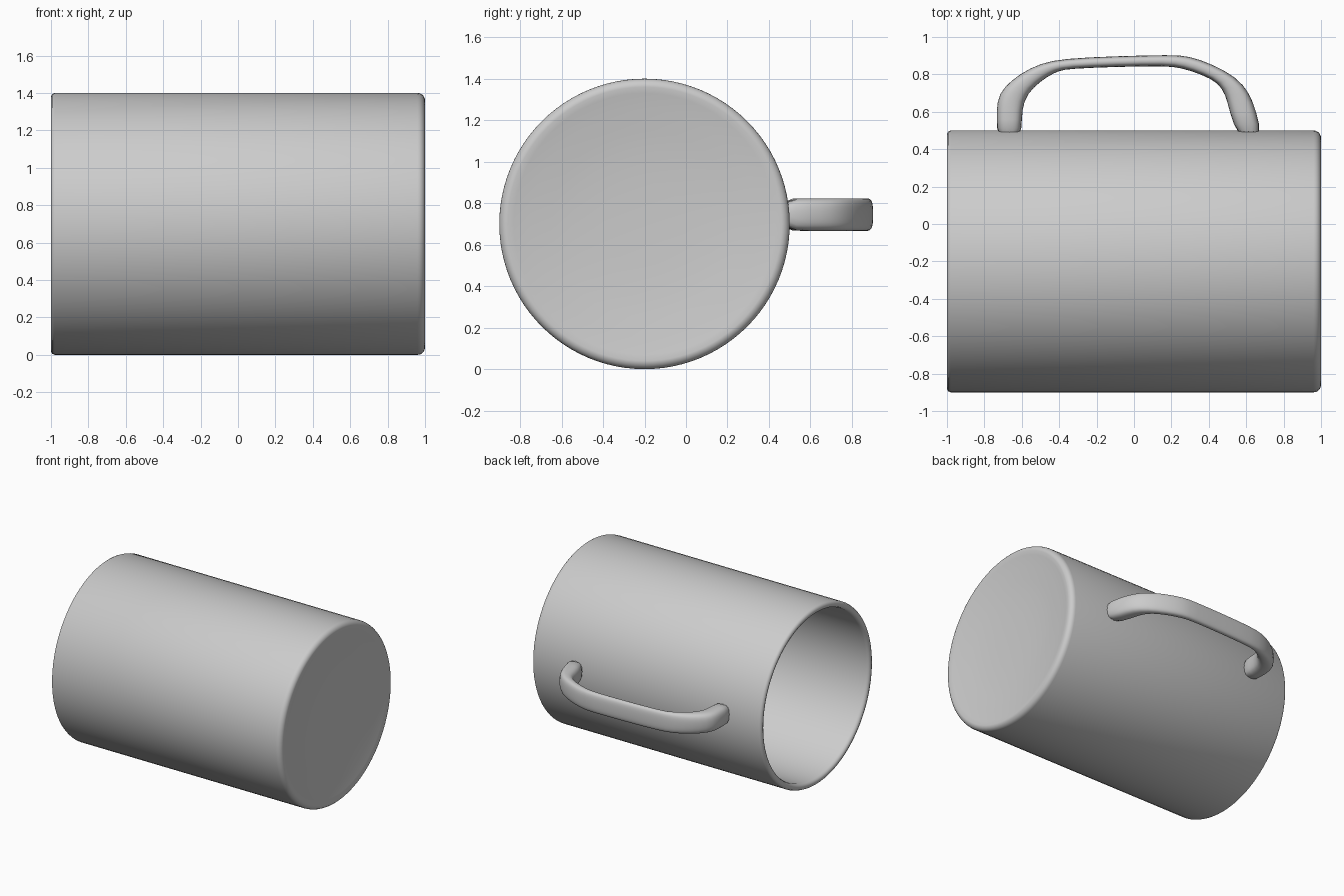
import bpy
import bmesh
from math import cos, sin, pi, copysign, radians

cube = bpy.data.objects.get("Cube")
if cube:
    bpy.data.objects.remove(cube, do_unlink=True)

grey = bpy.data.materials.new("plain grey")
grey.use_nodes = True
colour = (0.6, 0.6, 0.6, 1)
grey.diffuse_color = colour
grey.node_tree.nodes["Principled BSDF"].inputs["Base Color"].default_value = colour


def make_object(name, bm, angle):
    bmesh.ops.recalc_face_normals(bm, faces=bm.faces)
    mesh = bpy.data.meshes.new(name)
    bm.to_mesh(mesh)
    bm.free()
    mesh.materials.append(grey)
    obj = bpy.data.objects.new(name, mesh)
    bpy.context.collection.objects.link(obj)
    bpy.ops.object.select_all(action="DESELECT")
    obj.select_set(True)
    bpy.context.view_layer.objects.active = obj
    bpy.ops.object.shade_smooth_by_angle(angle=radians(angle))
    return obj


def fillet(x, r, size, start, steps=5):
    """Quarter-circle corner as (x, radius) points."""
    angles = [start - pi / 2 * i / steps for i in range(steps + 1)]
    return [(x + size * cos(a), r + size * sin(a)) for a in angles]


# Mug body: one profile turned about its lying axis, open towards -x
AXIS_Y, AXIS_Z, SEGMENTS = -0.2, 0.7, 96
profile = [(0.9, 0), (0.9, 0.58), (0.88, 0.63), (0.83, 0.65)]
profile += [(-0.975, 0.65), (-0.993, 0.657), (-1, 0.67), (-1, 0.68),
            (-0.994, 0.694), (-0.98, 0.7)]
profile += fillet(0.96, 0.66, 0.04, pi / 2)
# Shallow dished base
profile += [(0.994, 0.63), (0.983, 0.55), (0.97, 0.45),
            (0.96, 0.35), (0.953, 0.2), (0.95, 0)]
bm = bmesh.new()
verts = [bm.verts.new((x, AXIS_Y, AXIS_Z + r)) for x, r in profile]
edges = [bm.edges.new(pair) for pair in zip(verts, verts[1:])]
bmesh.ops.spin(bm, geom=verts + edges, cent=(0, AXIS_Y, AXIS_Z), axis=(1, 0, 0),
               angle=2 * pi, steps=SEGMENTS, use_duplicate=False)
bmesh.ops.remove_doubles(bm, verts=bm.verts, dist=0.0005)
make_object("mug_body", bm, 45)

# Handle: rounded-box sections lofted between the outer and inner outlines
outer = [(-0.735, 0.46), (-0.735, 0.56), (-0.735, 0.66), (-0.7, 0.73), (-0.61, 0.805),
         (-0.5, 0.86), (-0.38, 0.885), (-0.1, 0.898), (0.2, 0.905), (0.29, 0.9),
         (0.42, 0.855), (0.55, 0.785), (0.62, 0.7), (0.655, 0.6), (0.69, 0.46)]
inner = [(-0.6, 0.46), (-0.6, 0.56), (-0.59, 0.66), (-0.54, 0.73), (-0.46, 0.79),
         (-0.4, 0.82), (-0.34, 0.83), (-0.1, 0.84), (0.17, 0.845), (0.25, 0.835),
         (0.36, 0.8), (0.45, 0.755), (0.49, 0.69), (0.51, 0.6), (0.555, 0.46)]
HANDLE_Z, HALF_WIDTH, SIDES = 0.745, 0.08, 16


def rounded(value):
    return copysign(abs(value) ** 0.7, value)


bm = bmesh.new()
rings = []
for (ox, oy), (ix, iy) in zip(outer, inner):
    ring = []
    for k in range(SIDES):
        a = 2 * pi * k / SIDES
        t = 0.5 + 0.5 * rounded(cos(a))
        ring.append(bm.verts.new((ix + (ox - ix) * t, iy + (oy - iy) * t,
                                  HANDLE_Z + HALF_WIDTH * rounded(sin(a)))))
    rings.append(ring)
for a, b in zip(rings, rings[1:]):
    for k in range(SIDES):
        n = (k + 1) % SIDES
        bm.faces.new((a[k], a[n], b[n], b[k]))
bm.faces.new(rings[0])
bm.faces.new(rings[-1])
handle = make_object("handle", bm, 60)
smooth = handle.modifiers.new("smooth", "SUBSURF")
smooth.levels = smooth.render_levels = 1
